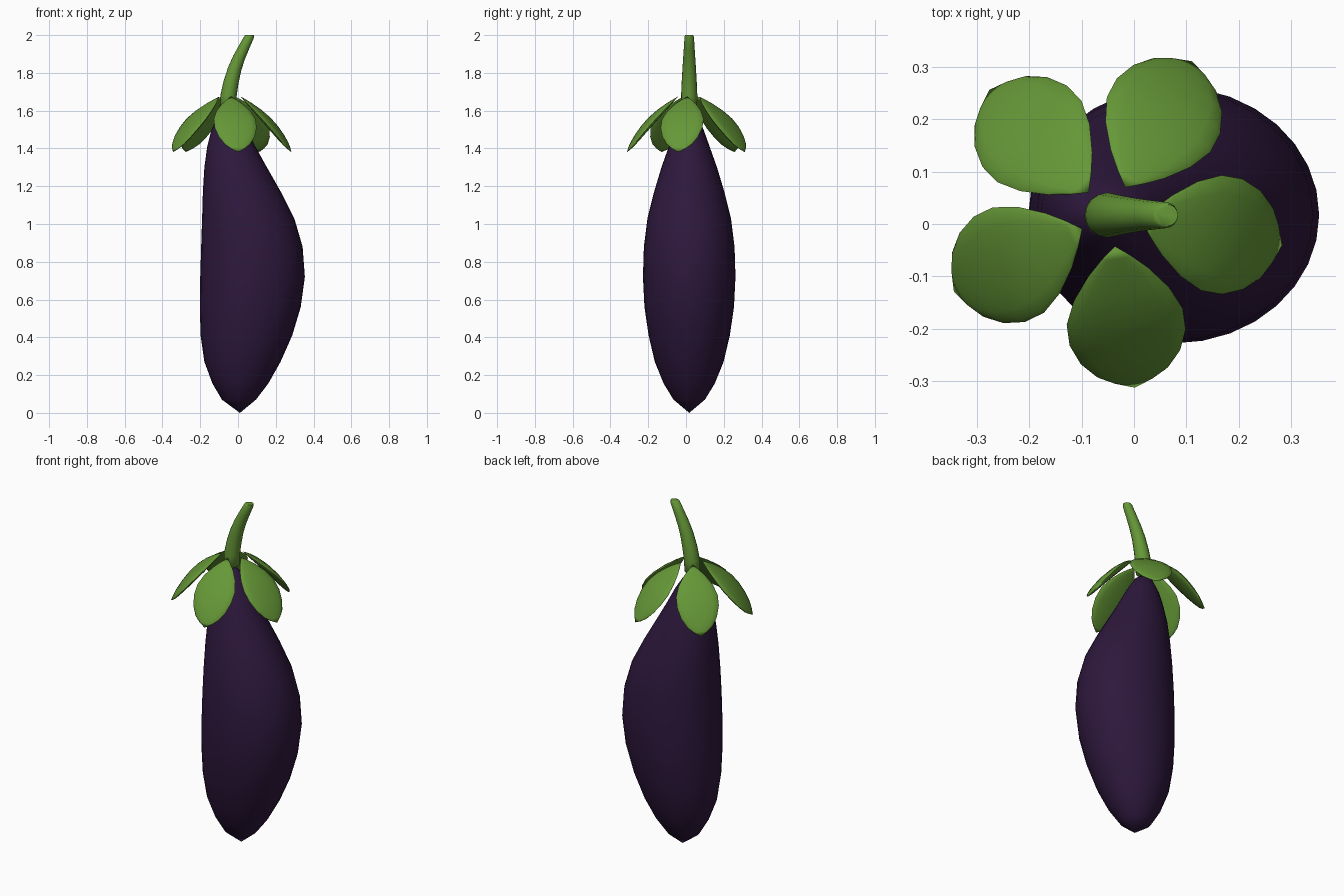
import bpy, bmesh, math
from mathutils import Vector

if "Cube" in bpy.data.objects:
    bpy.data.objects.remove(bpy.data.objects["Cube"])

def material(name, rgb):
    m = bpy.data.materials.new(name)
    m.diffuse_color = (*rgb, 1)
    m.use_nodes = True
    m.node_tree.nodes["Principled BSDF"].inputs["Base Color"].default_value = m.diffuse_color
    return m

purple = material("purple_skin", (0.027, 0.009, 0.046))
green = material("green_leaf", (0.13, 0.31, 0.038))

def loft(name, rings, segs, mat, angle=60):
    """rings: (centre, half-axis a, half-axis b); zero axes make a pole."""
    bm = bmesh.new()
    loops = []
    for c, a, b in rings:
        if a.length < 1e-6:
            loops.append([bm.verts.new(c)])
        else:
            loops.append([bm.verts.new(c + a * math.cos(t) + b * math.sin(t))
                          for t in (2 * math.pi * i / segs for i in range(segs))])
    for lo, hi in zip(loops, loops[1:]):
        for i in range(segs):
            j = (i + 1) % segs
            quad = [lo[i % len(lo)], lo[j % len(lo)], hi[j % len(hi)], hi[i % len(hi)]]
            bm.faces.new(list(dict.fromkeys(quad)))
    for end in (loops[0], loops[-1]):
        if len(end) > 1:
            bm.faces.new(end)
    bmesh.ops.recalc_face_normals(bm, faces=bm.faces)
    me = bpy.data.meshes.new(name)
    bm.to_mesh(me)
    bm.free()
    me.materials.append(mat)
    ob = bpy.data.objects.new(name, me)
    bpy.context.collection.objects.link(ob)
    bpy.ops.object.select_all(action='DESELECT')
    ob.select_set(True)
    bpy.context.view_layer.objects.active = ob
    bpy.ops.object.shade_smooth_by_angle(angle=math.radians(angle))
    return ob

Y0 = 0.017
X, Y, Z = Vector((1, 0, 0)), Vector((0, 1, 0)), Vector((0, 0, 1))

# Fruit body: height, left edge, right edge, half depth
profile = [(0, 0.01, 0.01, 0), (0.07, -0.085, 0.095, 0.083), (0.155, -0.135, 0.16, 0.135),
           (0.27, -0.178, 0.225, 0.182), (0.41, -0.198, 0.287, 0.215), (0.56, -0.202, 0.332, 0.237),
           (0.72, -0.2, 0.354, 0.245), (0.88, -0.195, 0.342, 0.24), (1.03, -0.19, 0.298, 0.221),
           (1.17, -0.186, 0.227, 0.186), (1.3, -0.178, 0.153, 0.147), (1.41, -0.163, 0.092, 0.108),
           (1.5, -0.14, 0.045, 0.076), (1.57, -0.105, 0.0, 0.045), (1.61, -0.05, -0.05, 0)]
loft("fruit_body", [(Vector(((l + r) / 2, Y0, z)), X * ((r - l) / 2), Y * d)
                    for z, l, r, d in profile], 32, purple)

# Curved stem: x, z, radius, lean from vertical
stem = [(-0.053, 1.60, 0.025, 0), (-0.053, 1.615, 0.042, 0), (-0.05, 1.68, 0.043, 4),
        (-0.037, 1.75, 0.04, 10), (-0.018, 1.82, 0.036, 16), (0.005, 1.88, 0.032, 21),
        (0.034, 1.94, 0.028, 23), (0.06, 1.992, 0.025, 16), (0.063, 2.0, 0.021, 0)]
rings = []
for x, z, r, lean in stem:
    t = math.radians(lean)
    rings.append((Vector((x, Y0, z)), (X * math.cos(t) - Z * math.sin(t)) * r, Y * r))
loft("stem", rings, 16, green)

# Five drooping calyx leaves: flattened lens shapes, pointed at both ends
outline = [(0, 0), (0.07, 0.028), (0.16, 0.058), (0.3, 0.092), (0.45, 0.112),
           (0.6, 0.112), (0.75, 0.096), (0.87, 0.069), (0.94, 0.038), (1, 0)]
for k in range(5):
    a = math.radians(62 + 72 * k)
    out = X * math.cos(a) + Y * math.sin(a)
    side = Z.cross(out)
    p0 = Vector((-0.045, Y0, 1.675)) + out * 0.06
    p1 = Vector((-0.045, Y0, 1.38)) + out * 0.333
    n = side.cross(p0 - p1).normalized()
    n = n if n.z > 0 else -n
    rings = [(p0.lerp(p1, t) + n * 0.018 * math.sin(math.pi * t), side * w, n * (w * 0.17))
             for t, w in outline]
    loft(f"calyx_leaf_{k + 1}", rings, 16, green, 80)
